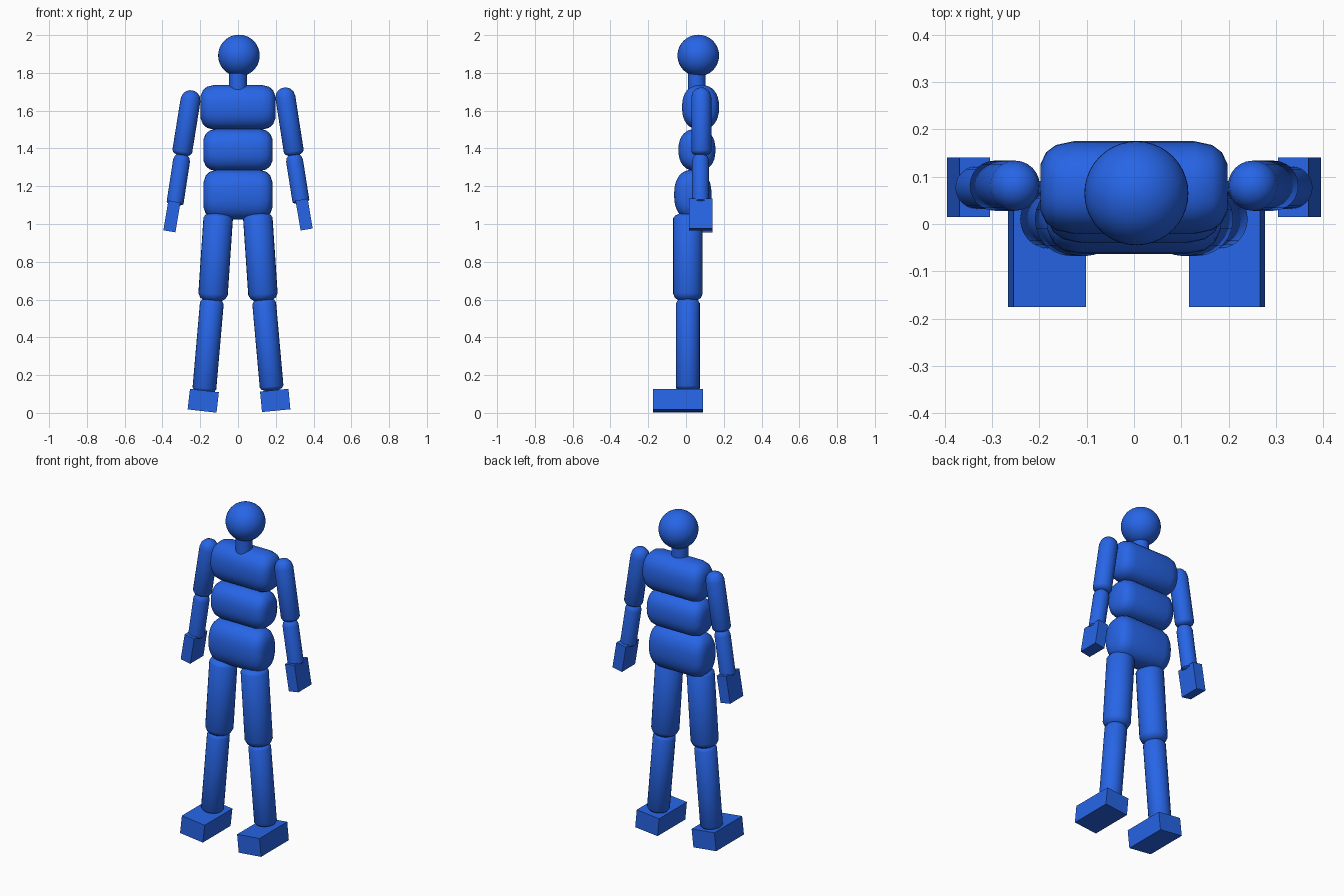
import bpy, bmesh, math
from mathutils import Vector, Matrix

if "Cube" in bpy.data.objects:
    bpy.data.objects.remove(bpy.data.objects["Cube"])

blue = bpy.data.materials.new("blue")
blue.diffuse_color = (0.02, 0.13, 0.8, 1)
blue.use_nodes = True
blue.node_tree.nodes["Principled BSDF"].inputs["Base Color"].default_value = blue.diffuse_color


def finish(name, bm, matrix, smooth=True):
    bmesh.ops.recalc_face_normals(bm, faces=bm.faces)
    mesh = bpy.data.meshes.new(name)
    bm.to_mesh(mesh)
    bm.free()
    obj = bpy.data.objects.new(name, mesh)
    bpy.context.collection.objects.link(obj)
    obj.matrix_world = matrix
    mesh.materials.append(blue)
    if smooth:
        bpy.ops.object.select_all(action='DESELECT')
        obj.select_set(True)
        bpy.context.view_layer.objects.active = obj
        bpy.ops.object.shade_smooth_by_angle(angle=math.radians(40))
    return obj


def loft(rings):
    """Closed skin over equally sized rings of points."""
    bm = bmesh.new()
    loops = [[bm.verts.new(p) for p in ring] for ring in rings]
    n = len(loops[0])
    for a, b in zip(loops, loops[1:]):
        for i in range(n):
            j = (i + 1) % n
            bm.faces.new((a[i], a[j], b[j], b[i]))
    bm.faces.new(loops[0])
    bm.faces.new(loops[-1])
    return bm


def limb(name, top, bottom, r, cap_top, cap_bottom, n=24):
    """Rod with rounded ends; the cap values are the heights of the rounding."""
    top, bottom = Vector(top), Vector(bottom)
    axis = bottom - top
    length = axis.length
    steps = [math.radians(a) for a in (12, 35, 60, 90)]
    prof = [(r * math.sin(a), cap_top * (1 - math.cos(a))) for a in steps]
    prof += [(r * math.sin(a), length - cap_bottom * (1 - math.cos(a))) for a in reversed(steps)]
    rings = [[(q * math.cos(t * math.tau / n), q * math.sin(t * math.tau / n), z)
              for t in range(n)] for q, z in prof]
    rot = axis.to_track_quat('Z', 'Y').to_matrix().to_4x4()
    return finish(name, loft(rings), Matrix.Translation(top) @ rot)


def torso(name, cy, cz, hx, ry, rz, n=32):
    """Fat sideways roll with chamfered ends."""
    def spow(v, e):
        return math.copysign(abs(v) ** e, v)
    prof = [(hx, 0.5), (hx - 0.012, 0.76), (hx - 0.033, 0.92), (hx - 0.07, 1.0)]
    prof = [(-x, s) for x, s in prof] + [(x, s) for x, s in reversed(prof)]
    rings = [[(x, s * ry * spow(math.cos(t * math.tau / n), 0.85),
               s * rz * spow(math.sin(t * math.tau / n), 0.85))
              for t in range(n)] for x, s in prof]
    return finish(name, loft(rings), Matrix.Translation((0, cy, cz)))


def box(name, centre, size, tilt):
    bm = bmesh.new()
    bmesh.ops.create_cube(bm, size=1)
    bmesh.ops.scale(bm, vec=size, verts=bm.verts)
    rot = Matrix.Rotation(math.radians(tilt), 4, 'Y')
    return finish(name, bm, Matrix.Translation(centre) @ rot, smooth=False)


# Head and neck
bm = bmesh.new()
bmesh.ops.create_uvsphere(bm, u_segments=40, v_segments=24, radius=0.11)
finish("head", bm, Matrix.Translation((0.005, 0.065, 1.892)))
bm = bmesh.new()
bmesh.ops.create_cone(bm, cap_ends=True, segments=32, radius1=0.047, radius2=0.047, depth=0.12)
finish("neck", bm, Matrix.Translation((0, 0.057, 1.755)))

# Torso rolls
torso("chest", 0.077, 1.618, 0.198, 0.098, 0.118)
torso("waist", 0.058, 1.392, 0.183, 0.098, 0.112)
torso("hips", 0.036, 1.155, 0.183, 0.099, 0.132)

# Arms and legs, slightly different on each side
for side, s, dz in (("left", -1, 0.0), ("right", 1, 0.01)):
    limb(side + "_upper_arm", (s * 0.243, 0.081, 1.708 + 1.5 * dz), (s * 0.299, 0.081, 1.36),
         0.053, 0.053, 0.025)
    limb(side + "_forearm", (s * 0.293, 0.077, 1.375), (s * 0.335, 0.077, 1.10 + dz),
         0.045, 0.04, 0.012)
    box(side + "_hand", (s * 0.35, 0.078, 1.04 + dz), (0.065, 0.126, 0.16), s * -9.5)
    limb(side + "_thigh", (s * 0.103, 0.01, 1.06), (s * 0.135, 0.01, 0.585),
         0.078, 0.03, 0.045)
    limb(side + "_shin", (s * 0.136, 0.01, 0.61), (s * 0.18, 0.01, 0.105 + dz),
         0.063, 0.03, 0.025)
box("left_foot", (-0.184, -0.042, 0.064), (0.154, 0.266, 0.109), 6.5)
box("right_foot", (0.197, -0.042, 0.066), (0.151, 0.266, 0.109), -5.5)
